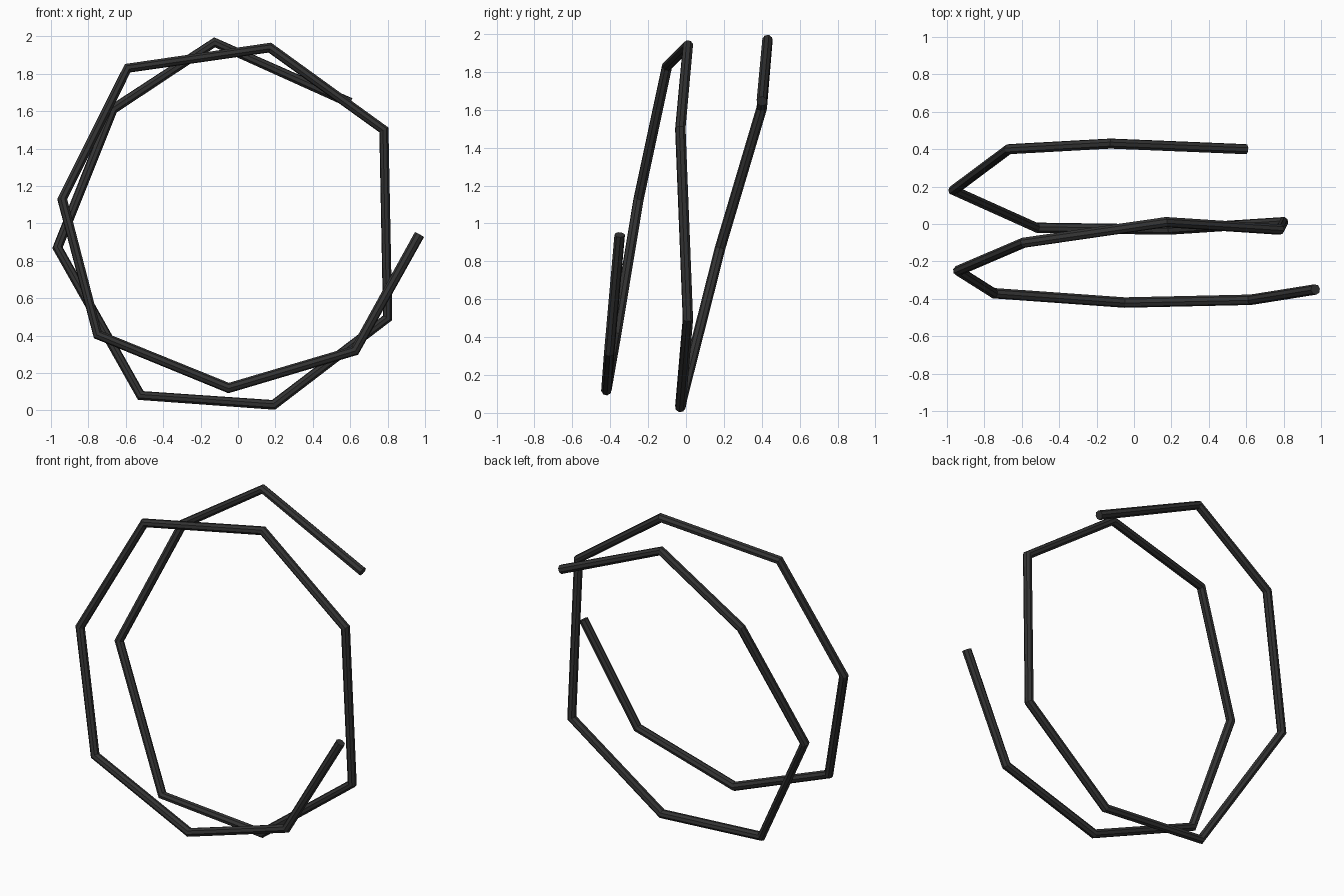
import bpy

if "Cube" in bpy.data.objects:
    bpy.data.objects.remove(bpy.data.objects["Cube"])

# Corner points of the bent rod, two loose turns running front to back
PATH = [
    (0.97, -0.35, 0.94), (0.625, -0.405, 0.32), (-0.05, -0.42, 0.12),
    (-0.75, -0.37, 0.405), (-0.94, -0.25, 1.13), (-0.59, -0.10, 1.83),
    (0.17, 0.01, 1.94), (0.78, -0.03, 1.50), (0.80, 0.01, 0.495),
    (0.19, -0.03, 0.03), (-0.52, -0.02, 0.08), (-0.965, 0.18, 0.87),
    (-0.67, 0.40, 1.61), (-0.125, 0.43, 1.968), (0.60, 0.40, 1.645),
]

# Dark rod colour
dark = bpy.data.materials.new("dark grey")
dark.diffuse_color = (0.033, 0.033, 0.033, 1)
dark.use_nodes = True
dark.node_tree.nodes["Principled BSDF"].inputs["Base Color"].default_value = dark.diffuse_color

# Eight-sided rod with closed ends and sharp bends
curve = bpy.data.curves.new("coiled_rod", "CURVE")
curve.dimensions = "3D"
curve.bevel_depth = 0.028
curve.bevel_resolution = 2
curve.use_fill_caps = True
spline = curve.splines.new("POLY")
spline.points.add(len(PATH) - 1)
for point, co in zip(spline.points, PATH):
    point.co = (*co, 1)
spline.use_smooth = False
curve.materials.append(dark)

rod = bpy.data.objects.new("coiled_rod", curve)
bpy.context.collection.objects.link(rod)

# Turn the rod into a flat-faced mesh
bpy.context.view_layer.objects.active = rod
rod.select_set(True)
bpy.ops.object.convert(target="MESH")
bpy.ops.object.shade_flat()
